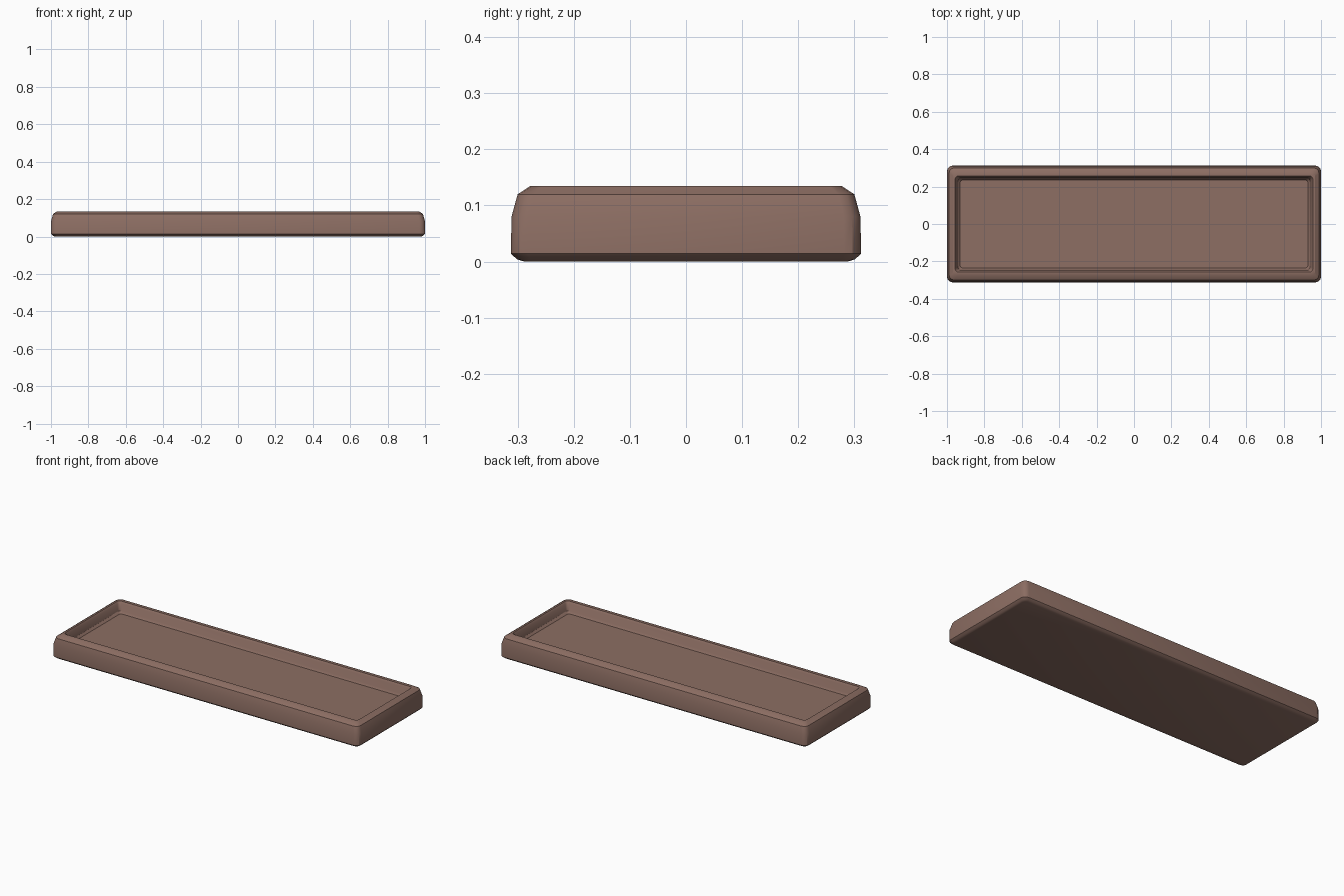
import bpy, bmesh, math

if "Cube" in bpy.data.objects:
    bpy.data.objects.remove(bpy.data.objects["Cube"])

brown = bpy.data.materials.new("warm brown")
brown.diffuse_color = (0.266, 0.156, 0.125, 1)
brown.use_nodes = True
brown.node_tree.nodes["Principled BSDF"].inputs["Base Color"].default_value = brown.diffuse_color

# tray cross-section: half length, half width, height, corner radius
rings = [
    (0.980, 0.288, 0.000, 0.018),
    (0.990, 0.301, 0.004, 0.024),
    (1.000, 0.312, 0.014, 0.030),
    (1.000, 0.311, 0.080, 0.030),
    (0.989, 0.300, 0.120, 0.028),
    (0.968, 0.277, 0.135, 0.022),
    (0.957, 0.257, 0.135, 0.018),
    (0.950, 0.249, 0.124, 0.016),
    (0.942, 0.243, 0.085, 0.014),
    (0.930, 0.234, 0.073, 0.012),
]
STEPS = 3


def rounded_ring(bm, hx, hy, z, r):
    verts = []
    for i, (sx, sy) in enumerate([(1, 1), (-1, 1), (-1, -1), (1, -1)]):
        for k in range(STEPS + 1):
            a = math.pi / 2 * (i + k / STEPS)
            verts.append(bm.verts.new((sx * (hx - r) + r * math.cos(a),
                                       sy * (hy - r) + r * math.sin(a), z)))
    return verts


# tray shell: outer wall, rim, inner wall, floor and base
bm = bmesh.new()
loops = [rounded_ring(bm, *p) for p in rings]
n = len(loops[0])
for a, b in zip(loops, loops[1:]):
    for i in range(n):
        j = (i + 1) % n
        bm.faces.new((a[i], a[j], b[j], b[i]))
bm.faces.new(loops[0][::-1])
bm.faces.new(loops[-1])
bmesh.ops.recalc_face_normals(bm, faces=bm.faces)
mesh = bpy.data.meshes.new("tray")
bm.to_mesh(mesh)
bm.free()
tray = bpy.data.objects.new("tray", mesh)
bpy.context.collection.objects.link(tray)
mesh.materials.append(brown)

bpy.context.view_layer.objects.active = tray
tray.select_set(True)
bpy.ops.object.shade_smooth_by_angle(angle=math.radians(30))
